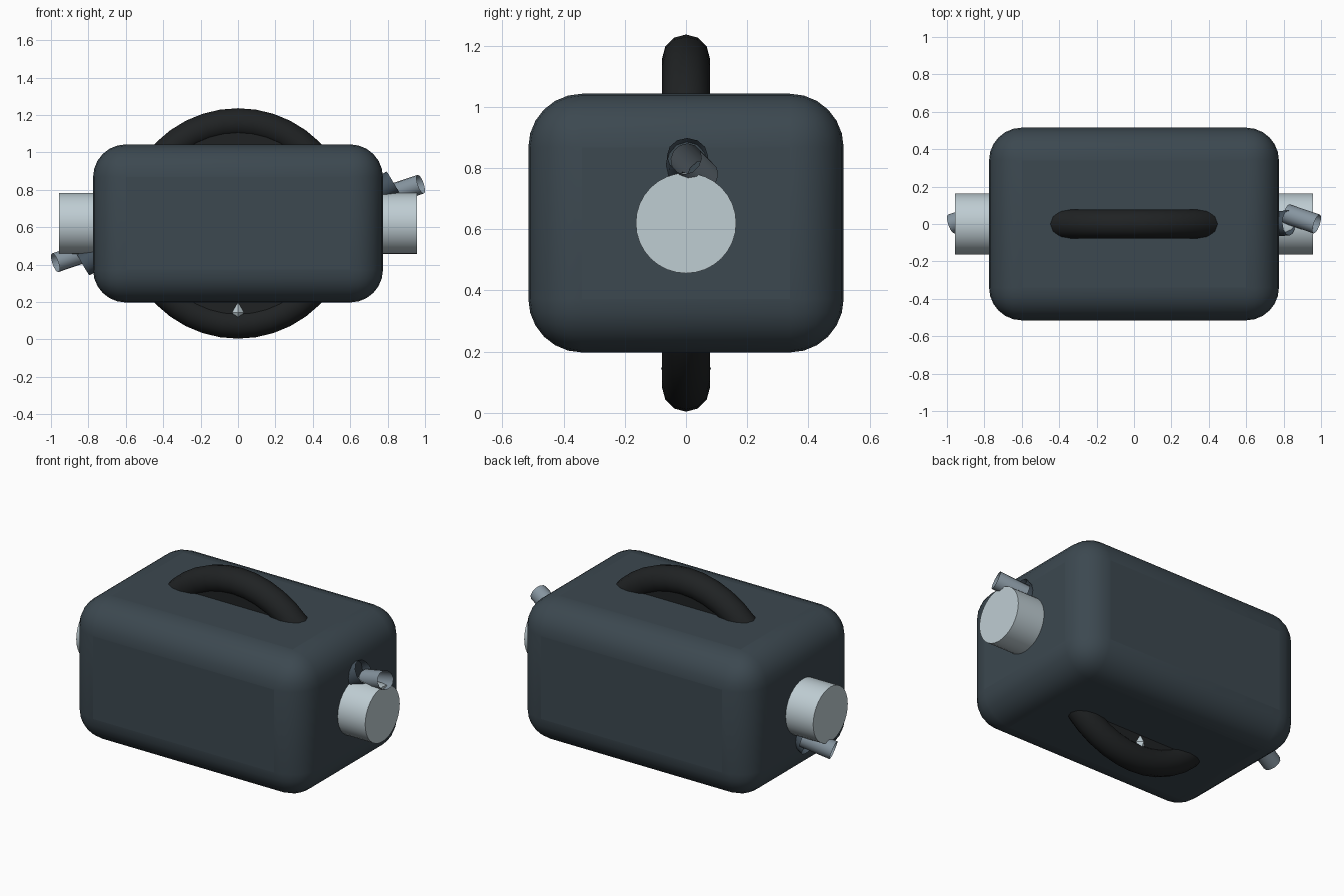
import bpy, math
from mathutils import Vector

if "Cube" in bpy.data.objects:
    bpy.data.objects.remove(bpy.data.objects["Cube"])

CZ = 0.62  # height of the centre of the whole model


def material(name, rgb):
    m = bpy.data.materials.new(name)
    m.diffuse_color = (*rgb, 1)
    m.use_nodes = True
    m.node_tree.nodes["Principled BSDF"].inputs["Base Color"].default_value = m.diffuse_color
    return m


SLATE = material("slate", (0.045, 0.065, 0.08))
RUBBER = material("rubber", (0.014, 0.016, 0.017))
SILVER = material("silver", (0.52, 0.61, 0.65))
STEEL = material("steel", (0.24, 0.30, 0.35))
DARK_STEEL = material("dark_steel", (0.06, 0.085, 0.11))


def finish(name, mat, angle=35):
    ob = bpy.context.object
    ob.name = name
    ob.data.materials.append(mat)
    bpy.ops.object.shade_smooth_by_angle(angle=math.radians(angle))
    return ob


def rod(name, a, b, r, mat, sides=32, fill='NGON'):
    a, b = Vector(a), Vector(b)
    d = b - a
    bpy.ops.mesh.primitive_cylinder_add(
        vertices=sides, radius=r, depth=d.length, end_fill_type=fill,
        location=(a + b) / 2, rotation=d.to_track_quat('Z', 'Y').to_euler())
    return finish(name, mat)


# Rounded body
bpy.ops.mesh.primitive_cube_add(size=1, location=(0, 0, CZ))
body = bpy.context.object
body.scale = (1.55, 1.03, 0.845)
bpy.ops.object.transform_apply(location=False, rotation=False, scale=True)
bev = body.modifiers.new("round", 'BEVEL')
bev.width = 0.175
bev.segments = 6
finish("body", SLATE, 40)

# Ring through the body, with its inner web
bpy.ops.mesh.primitive_torus_add(
    major_segments=40, minor_segments=12, major_radius=0.538, minor_radius=0.078,
    location=(0, 0, CZ), rotation=(math.pi / 2, 0, 0))
finish("ring", RUBBER)
rod("ring_web", (0, -0.054, CZ), (0, 0.054, CZ), 0.5, RUBBER, 40)

# Faceted stud at the bottom of the ring
bpy.ops.mesh.primitive_uv_sphere_add(segments=6, ring_count=4, radius=1, location=(0, 0, 0.145))
bpy.context.object.scale = (0.052, 0.082, 0.066)
finish("stud", SILVER, 5)

# End caps and bent open pipes, the left side turned half round the y axis
for side, s in (("right", 1), ("left", -1)):
    def p(x, y, z):
        return (s * x, y, CZ + s * (z - CZ))
    rod(side + "_end_cap", p(0.70, 0, CZ), p(0.957, 0, CZ), 0.164, SILVER)
    rod(side + "_pipe_socket", p(0.70, 0.0, 0.765), p(0.828, 0.005, 0.84), 0.067,
        DARK_STEEL, 12, 'NOTHING')
    rod(side + "_pipe", p(0.815, 0.055, 0.775), p(0.977, 0.0, 0.83), 0.053,
        STEEL, 12, 'NOTHING')
